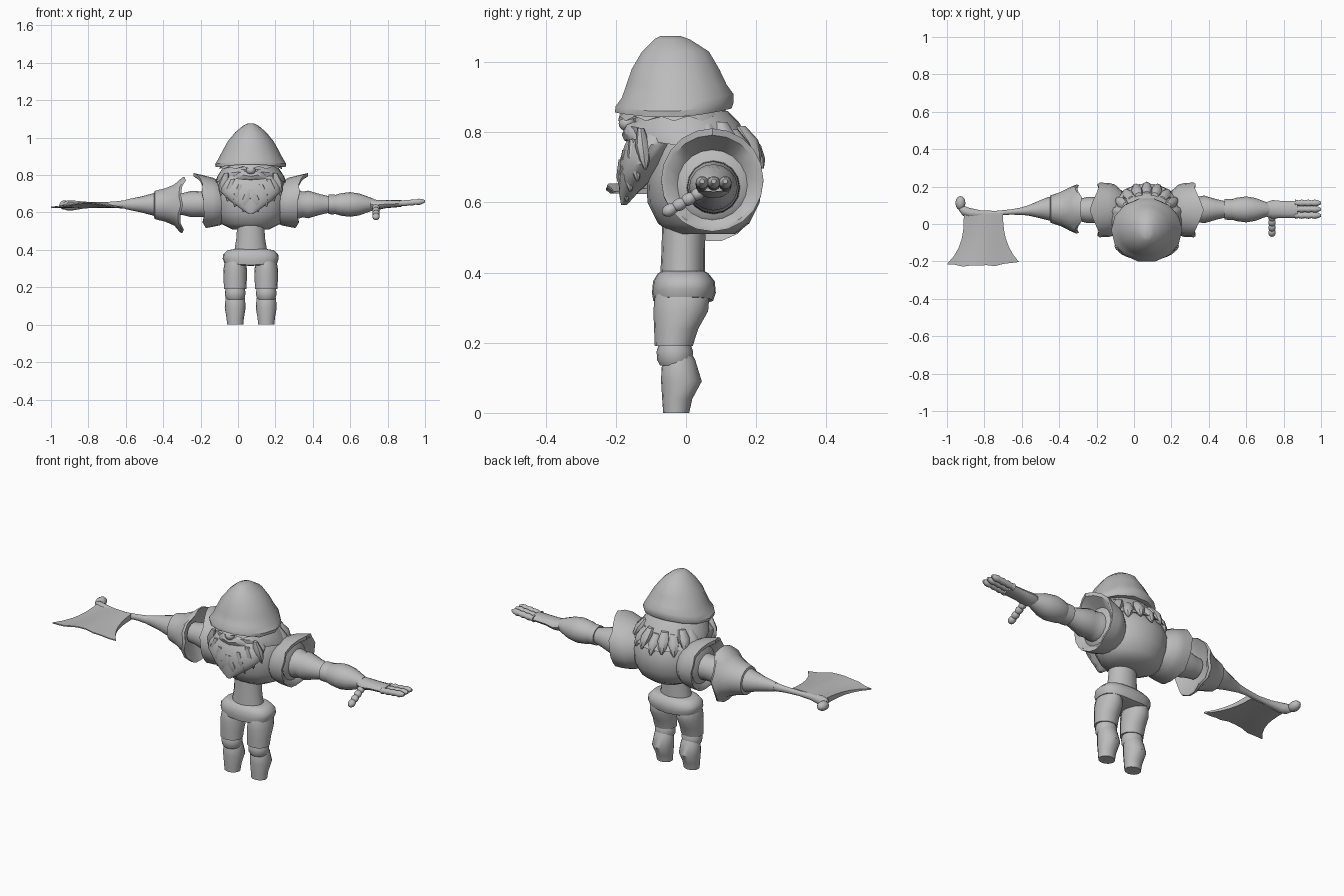
import bpy, bmesh
from math import sin, cos, pi, radians, copysign
from mathutils import Vector

if "Cube" in bpy.data.objects:
    bpy.data.objects.remove(bpy.data.objects["Cube"])

grey = bpy.data.materials.new("plain grey")
grey.use_nodes = True
grey.diffuse_color = (0.5, 0.5, 0.5, 1)
grey.node_tree.nodes["Principled BSDF"].inputs["Base Color"].default_value = (0.5, 0.5, 0.5, 1)
MID = 0.068  # body centre line
SIDES = (("right", -1), ("left", 1))


def finish(name, bm, angle=40):
    bmesh.ops.recalc_face_normals(bm, faces=bm.faces)
    me = bpy.data.meshes.new(name)
    bm.to_mesh(me)
    bm.free()
    ob = bpy.data.objects.new(name, me)
    bpy.context.collection.objects.link(ob)
    me.materials.append(grey)
    bpy.ops.object.select_all(action='DESELECT')
    ob.select_set(True)
    bpy.context.view_layer.objects.active = ob
    bpy.ops.object.shade_smooth_by_angle(angle=radians(angle))
    return ob


def loft(name, rings, axis="z", sides=16, warp=None, power=1):
    """Rings are (position, centre a, centre b, radius a, radius b); warp(ring, step, angle)
    shifts points along the axis; a power below 1 squares the rings off."""
    bm = bmesh.new()
    rows = []
    for i, (p, ca, cb, ra, rb) in enumerate(rings):
        row = []
        for k in range(sides):
            t = 2 * pi * k / sides
            q = p + (warp(i, k, t) if warp else 0)
            a = ca + ra * copysign(abs(cos(t)) ** power, cos(t))
            b = cb + rb * copysign(abs(sin(t)) ** power, sin(t))
            row.append(bm.verts.new((a, b, q) if axis == "z" else (q, a, b)))
        rows.append(row)
    for lo, hi in zip(rows, rows[1:]):
        for k in range(sides):
            n = (k + 1) % sides
            bm.faces.new((lo[k], lo[n], hi[n], hi[k]))
    bm.faces.new(rows[0])
    bm.faces.new(rows[-1])
    return finish(name, bm)


def ball(name, centre, size, tilt=0):
    bm = bmesh.new()
    bmesh.ops.create_uvsphere(bm, u_segments=12, v_segments=8, radius=1)
    for v in bm.verts:
        v.co = Vector([c * s for c, s in zip(v.co, size)])
    ob = finish(name, bm)
    ob.location = centre
    ob.rotation_euler.x = tilt


# Legs
for side, s in SIDES:
    x = MID + s * 0.083
    loft(side + "_shin", [(0, x, -.028, .043, .037), (.04, x, -.025, .047, .043),
         (.09, x, -.013, .056, .058), (.14, x, -.022, .052, .048), (.175, x, -.02, .04, .033)],
         warp=lambda i, k, t: .012 * sin(t) if i == 3 else 0)
    loft(side + "_knee", [(.135, x, -.03, .045, .044), (.15, x, -.032, .053, .05),
         (.175, x, -.032, .055, .052), (.195, x, -.032, .05, .046)])
    loft(side + "_thigh", [(.19, x, -.035, .06, .054), (.24, x, -.028, .062, .063),
         (.29, x, -.015, .064, .078), (.325, x, -.012, .058, .078), (.35, x, -.012, .05, .07)])

# Belt, waist and torso
loft("belt", [(.322, MID, -.008, .125, .07), (.327, MID, -.008, .142, .085), (.35, MID, -.006, .15, .091),
     (.375, MID, -.006, .147, .088), (.398, MID, -.008, .125, .072), (.404, MID, -.008, .09, .06)],
     power=.75, sides=20, warp=lambda i, k, t: .012 * abs(cos(t)) - .008 if i < 3 else 0)
loft("waist", [(.38, MID, -.01, .09, .064), (.46, MID, -.008, .077, .062), (.57, MID, -.005, .07, .062)])
loft("torso", [(.51, MID, .05, .1, .09), (.54, MID, .05, .16, .13), (.6, MID, .05, .19, .16),
     (.68, MID, .052, .2, .165), (.75, MID, .045, .19, .145), (.81, MID, .03, .15, .11),
     (.86, MID, 0, .09, .09)], sides=20)

# Head and helmet with a wavy brim
loft("head", [(.73, MID, -.04, .08, .08), (.8, MID, -.035, .115, .1), (.87, MID, -.03, .13, .12)])
loft("helmet", [(.862, MID, -.032, .15, .14), (.853, MID, -.036, .187, .17), (.87, MID, -.033, .19, .173),
     (.895, MID, -.024, .174, .163), (.935, MID, -.027, .148, .147), (.98, MID, -.03, .123, .128),
     (1.03, MID, -.03, .082, .098), (1.065, MID, -.04, .04, .052), (1.075, MID, -.045, .018, .028)],
     sides=14, warp=lambda i, k, t: -.01 * cos(2 * t) + .006 * sin(t) if i in (1, 2, 3) else 0)

# Hair: a ragged fringe under the brim, and locks falling over the back
loft("fringe", [(.868, MID, -.03, .14, .14), (.85, MID, -.034, .163, .155), (.832, MID, -.034, .168, .16),
     (.845, MID, -.034, .14, .13)], sides=24, warp=lambda i, k, t: .014 * (k % 2) if i == 2 else 0)
loft("hair", [(.86, MID, -.015, .135, .135), (.83, MID, .0, .155, .15), (.79, MID, .012, .18, .178),
     (.755, MID, .028, .19, .19), (.77, MID, .03, .16, .15)], sides=24,
     warp=lambda i, k, t: -.028 * sin(t) if i > 1 else 0)
for j in range(9):
    t = pi * (.08 + j * .105)
    c, s, drop = cos(t), sin(t), .015 * (j % 2) - .028 * sin(t)
    loft(f"hair_lock_{j + 1}", [(z + drop, MID + r * c, .026 + r * s, w, w) for z, r, w in
         ((.725, .192, .004), (.752, .178, .022), (.79, .158, .03), (.83, .13, .02))], sides=8)

# Beard with hanging locks, moustache and nose
loft("beard", [(.592, MID, -.177, .012, .008), (.625, MID, -.165, .06, .026), (.66, MID, -.147, .11, .045),
     (.71, MID, -.127, .16, .066), (.765, MID, -.1, .165, .075), (.825, MID, -.06, .12, .078)], sides=22)
for side, s in SIDES:
    for j, (d, y, tip) in enumerate(((.04, -.168, .603), (.085, -.158, .63), (.125, -.138, .66),
                                     (.16, -.115, .692))):
        loft(f"{side}_beard_lock_{j + 1}", [(tip + h, MID + s * (d - h * .25), y - h * .12, w, w * .8)
             for h, w in ((0, .003), (.03, .02), (.07, .028), (.12, .012))], sides=8)
    loft(side + "_moustache", [(MID + s * d, -.16 + d * .35, z, r, r)
         for d, z, r in ((0, .793, .023), (.035, .8, .03), (.07, .79, .025), (.11, .765, .003))],
         axis="x", sides=8)
ball("nose", (MID, -.168, .825), (.026, .024, .022))

# Shoulder guards: shallow dishes whose rim sweeps outward into a point on top
for side, s in SIDES:
    loft(side + "_shoulder_guard", [(MID + s * d, .075, z, ra, rb) for d, z, ra, rb in
         ((.13, .645, .1, .1), (.17, .65, .136, .12), (.205, .655, .145, .132), (.24, .664, .146, .147),
          (.24, .66, .134, .132), (.228, .65, .1, .1), (.245, .645, .07, .07))], axis="x", sides=20,
         warp=lambda i, k, t, s=s: s * (.01 * (k % 4 == 1) + .055 * max(0, sin(t)) ** 4
                                        + .012 * abs(cos(t))) if i in (3, 4) else 0)

# Left arm and open hand
AY, AZ = .078, .643
loft("left_upper_arm", [(x, AY, AZ, r, r) for x, r in
     ((.25, .08), (.33, .075), (.345, .068), (.375, .074), (.44, .055), (.505, .04))], axis="x")
loft("left_forearm", [(x, AY, AZ, r * 1.05, r) for x, r in
     ((.485, .03), (.5, .045), (.55, .06), (.6, .066), (.65, .058), (.71, .036), (.725, .03))], axis="x")
loft("left_elbow_guard", [(.49, AY, AZ, .03, .03), (.485, AY, AZ, .055, .052), (.51, AY, AZ, .056, .053),
     (.53, AY, AZ, .053, .05)], axis="x", warp=lambda i, k, t: .02 * abs(cos(t)) * (i > 1))
loft("left_palm", [(.7, AY, AZ, .036, .032), (.74, AY, .64, .05, .028), (.79, AY, .645, .045, .022),
     (.875, AY, .648, .046, .018)], axis="x", sides=12)
for f in range(3):
    y = .046 + f * .033
    loft(f"left_finger_{f + 1}", [(.862 + j * .0175, y, .648 + j * .0015, .0185 - .004 * (j % 2),
         .018 - .004 * (j % 2)) for j in range(8)] + [(.999, y, .66, .007, .007)], axis="x", sides=10)
for j in range(4):
    ball(f"left_thumb_joint_{j + 1}", (.738, .035 - j * .027, .625 - j * .0155), (.02, .024, .018), .5)

# Right arm: bulging upper arm, flared gauntlet and cuff
loft("right_upper_arm", [(x, .075, .645, r, r) for x, r in
     ((-.14, .075), (-.2, .068), (-.25, .07), (-.29, .06), (-.33, .055))], axis="x")
loft("right_gauntlet", [(x, .08, .64, ry, rz) for x, ry, rz in
     ((-.34, .065, .065), (-.288, .125, .152), (-.3, .132, .15), (-.34, .118, .112),
      (-.39, .092, .09), (-.425, .08, .082), (-.445, .074, .076), (-.45, .06, .06))],
     axis="x", sides=18, warp=lambda i, k, t: .014 * (k % 3 == 0) - .02 * abs(cos(t)) + .006 * sin(t)
     if i in (1, 2) else 0)
loft("right_cuff", [(x, y, .643, ry, rz) for x, y, ry, rz in
     ((-.43, .082, .064, .068), (-.46, .082, .062, .058), (-.52, .077, .042, .042),
      (-.57, .072, .026, .032), (-.605, .068, .02, .024))], axis="x")

# Axe haft ending in a bent knob
loft("axe_haft", [(-.58, .07, .643, .022, .025), (-.66, .064, .642, .014, .017), (-.74, .057, .64, .013, .014),
     (-.82, .055, .64, .018, .018), (-.88, .06, .638, .026, .026), (-.915, .072, .637, .028, .026),
     (-.935, .085, .637, .014, .014)], axis="x")
ball("axe_knob", (-.928, .112, .64), (.027, .038, .025), .1)

# Axe blade, thinning toward a worn, widening edge
bm = bmesh.new()
rows = []
for j in range(7):
    t = j / 6
    left, right = -.91 - .09 * t ** 3, -.70 + .085 * t ** 2.5
    thick = .014 * (1 - t) + .003
    upper, lower = [], []
    for i in range(10):
        u = i / 9
        x = left + (right - left) * u
        y = .055 - .27 * t - t ** 3 * (.012 * sin(pi * u) - .012 * u + .008 * (i % 4 == 2))
        z = .64 - .012 * t * cos(2 * pi * u)
        upper.append(bm.verts.new((x, y, z + thick)))
        lower.append(bm.verts.new((x, y, z - thick)))
    rows.append(upper + lower[::-1])
for a, b in zip(rows, rows[1:]):
    for k in range(len(a)):
        n = (k + 1) % len(a)
        bm.faces.new((a[k], a[n], b[n], b[k]))
for row in (rows[0], rows[-1]):
    for k in range(9):
        bm.faces.new((row[k], row[k + 1], row[18 - k], row[19 - k]))
finish("axe_blade", bm)
